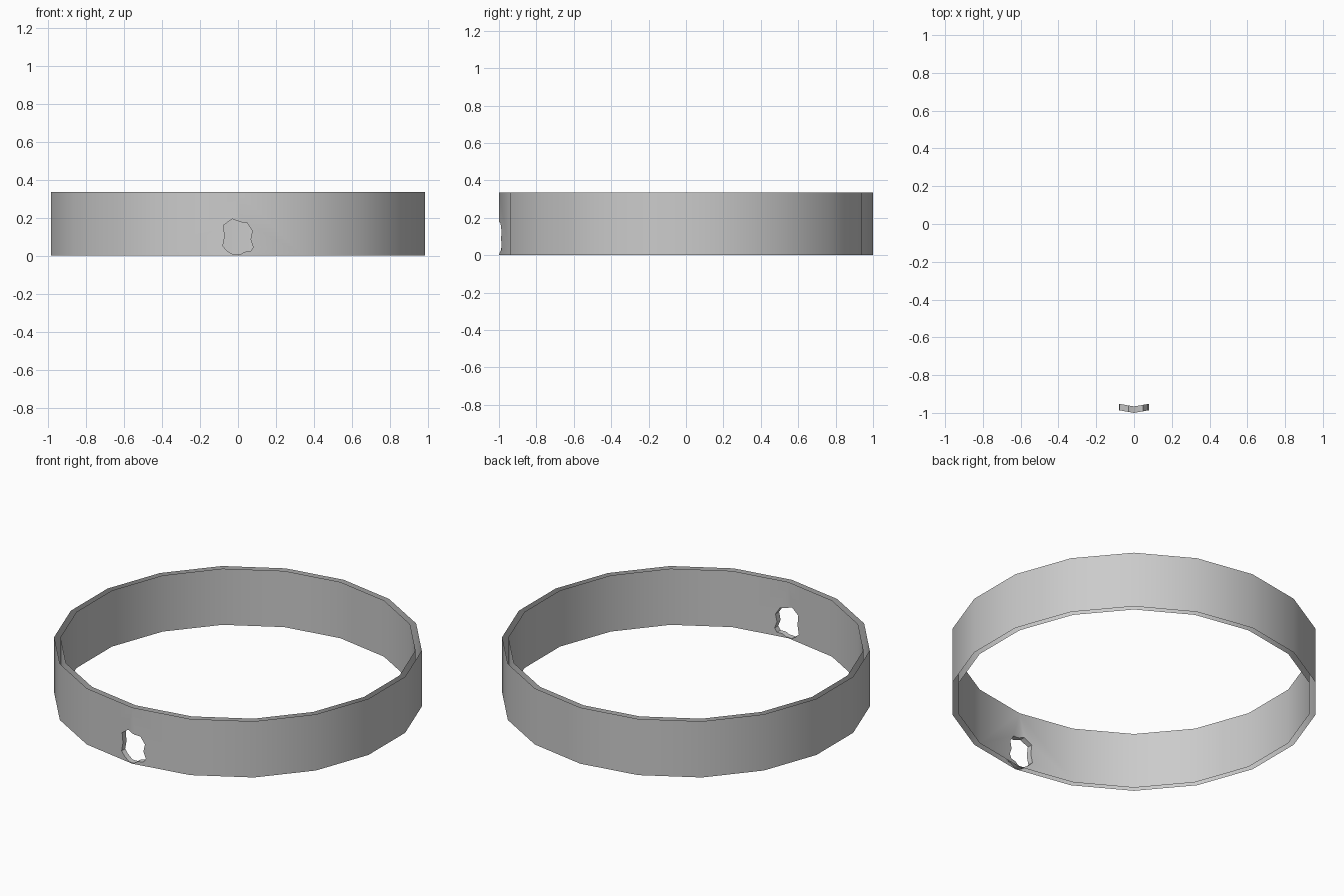
import bpy, bmesh, math

if "Cube" in bpy.data.objects:
    bpy.data.objects.remove(bpy.data.objects["Cube"])

SIDES, R_OUT, R_IN, H = 18, 1.0, 0.966, 0.336


def new_object(name, bm):
    bmesh.ops.recalc_face_normals(bm, faces=bm.faces)
    mesh = bpy.data.meshes.new(name)
    bm.to_mesh(mesh)
    bm.free()
    obj = bpy.data.objects.new(name, mesh)
    bpy.context.collection.objects.link(obj)
    return obj


# Double-walled ring with one corner facing the front
bm = bmesh.new()
rings = []
for i in range(SIDES):
    a = -math.pi / 2 + i * math.tau / SIDES
    rings.append([bm.verts.new((r * math.cos(a), r * math.sin(a), z))
                  for r, z in ((R_OUT, 0), (R_OUT, H), (R_IN, H), (R_IN, 0))])
for i in range(SIDES):
    p, q = rings[i], rings[(i + 1) % SIDES]
    for k in range(4):
        m = (k + 1) % 4
        bm.faces.new((p[k], q[k], q[m], p[m]))
ring = new_object("ring_band", bm)

# Ragged hole cutter, pushed through the front wall
outline = [(-0.03, 0.193), (0.015, 0.176), (0.048, 0.172), (0.075, 0.13),
           (0.066, 0.085), (0.08, 0.045), (0.066, 0.022), (0.035, 0.02),
           (0.012, 0.006), (-0.025, 0.005), (-0.058, 0.026), (-0.08, 0.05),
           (-0.07, 0.1), (-0.076, 0.16)]
bm = bmesh.new()
face = bm.faces.new([bm.verts.new((x, -1.2, z)) for x, z in outline])
ext = bmesh.ops.extrude_face_region(bm, geom=[face])
for v in ext["geom"]:
    if isinstance(v, bmesh.types.BMVert):
        v.co.y = -0.8
cutter = new_object("hole_cutter", bm)
cutter.hide_render = True

mod = ring.modifiers.new("hole", "BOOLEAN")
mod.operation = "DIFFERENCE"
mod.solver = "EXACT"
mod.object = cutter
bpy.context.view_layer.objects.active = ring
ring.select_set(True)
cutter.select_set(False)
bpy.ops.object.modifier_apply(modifier=mod.name)
bpy.data.objects.remove(cutter)

# The rims are open: remove the top and bottom caps
bm = bmesh.new()
bm.from_mesh(ring.data)
caps = [f for f in bm.faces
        if all(v.co.z < 0.001 for v in f.verts) or all(v.co.z > H - 0.001 for v in f.verts)]
bmesh.ops.delete(bm, geom=caps, context="FACES")
bm.to_mesh(ring.data)
bm.free()

bpy.ops.object.shade_smooth_by_angle(angle=math.radians(30))
